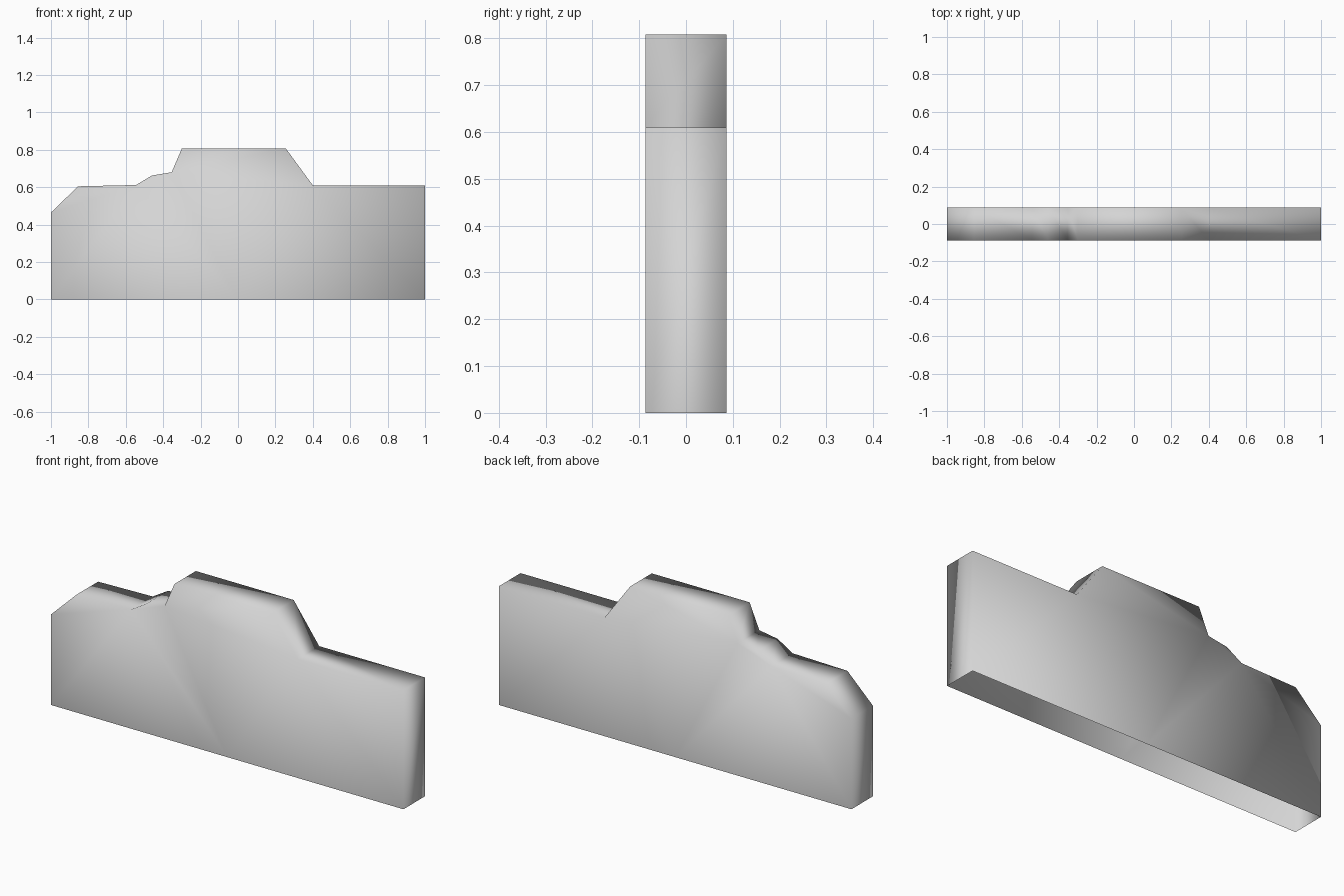
import bpy
import bmesh

cube = bpy.data.objects.get("Cube")
if cube:
    bpy.data.objects.remove(cube, do_unlink=True)

# Plain grey material
grey = bpy.data.materials.new("light grey")
grey.use_nodes = True
colour = (0.66, 0.66, 0.66, 1)
grey.diffuse_color = colour
grey.node_tree.nodes["Principled BSDF"].inputs["Base Color"].default_value = colour

# Stepped silhouette in x and z, from the right foot round to the left foot
HALF_DEPTH = 0.087
profile = [
    (1, 0), (1, 0.61), (0.4, 0.61), (0.255, 0.808), (-0.3, 0.808),
    (-0.355, 0.68), (-0.46, 0.663), (-0.545, 0.612),
    (-0.855, 0.605), (-1, 0.465), (-1, 0),
]
SPLIT = 5  # profile point where the two halves of each wall meet

bm = bmesh.new()
rims = []

# Front and back walls, each in two pieces meeting at the middle of the base
for y in (-HALF_DEPTH, HALF_DEPTH):
    rim = [bm.verts.new((x, y, z)) for x, z in profile]
    middle = bm.verts.new((0, y, 0))
    bm.faces.new([middle] + rim[:SPLIT + 1])
    bm.faces.new([middle] + rim[SPLIT:])
    rims.append(rim)

# Strip round the ends and top; the base stays open
front, back = rims
for i in range(len(profile) - 1):
    bm.faces.new((front[i], back[i], back[i + 1], front[i + 1]))

bmesh.ops.recalc_face_normals(bm, faces=bm.faces)
bmesh.ops.triangulate(bm, faces=[f for f in bm.faces if len(f.verts) > 4])

# Softly shaded all over, across the edges too
for face in bm.faces:
    face.smooth = True

mesh = bpy.data.meshes.new("stepped_panel")
bm.to_mesh(mesh)
bm.free()
mesh.materials.append(grey)
panel = bpy.data.objects.new("stepped_panel", mesh)
bpy.context.collection.objects.link(panel)
